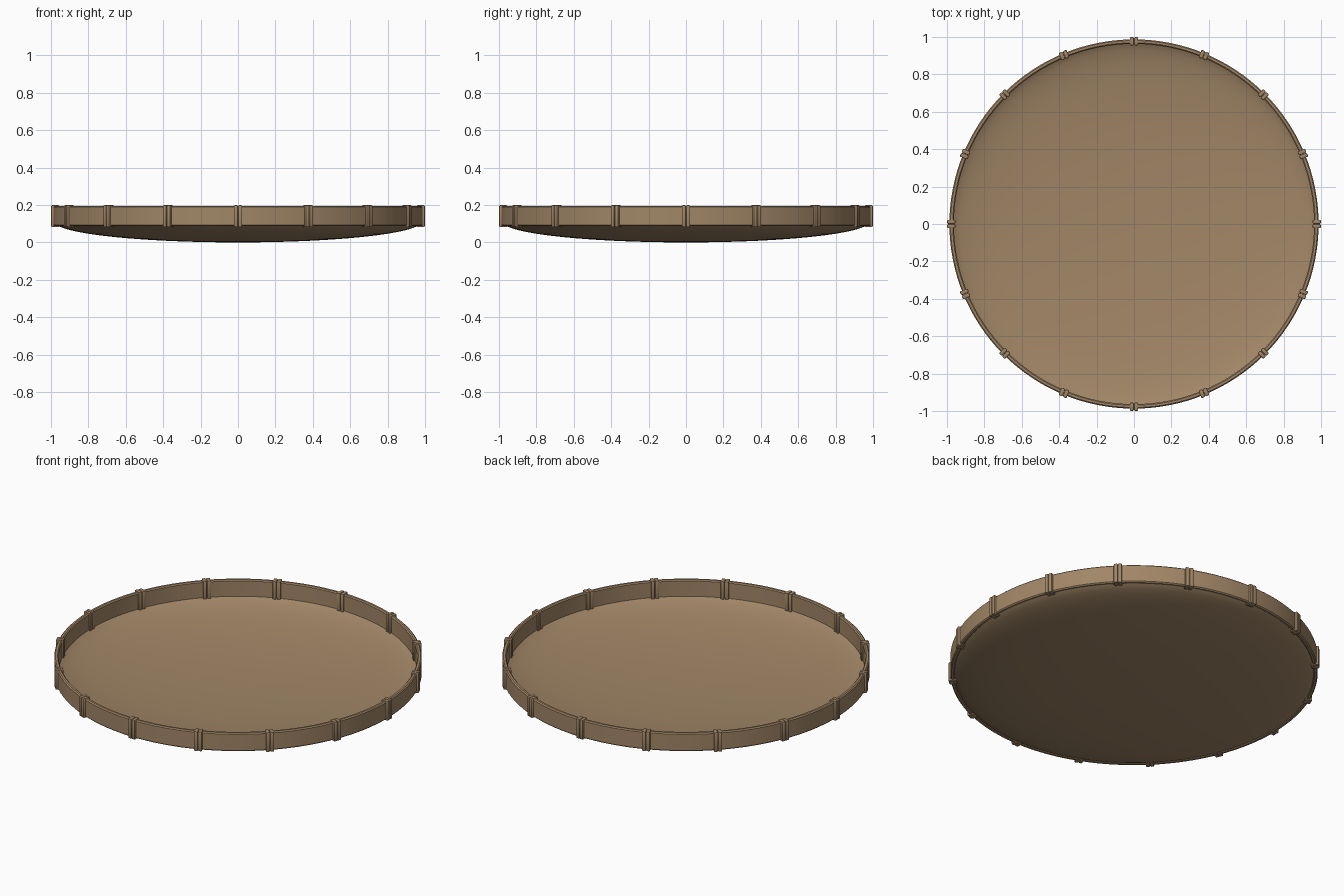
import bpy, bmesh, math
from mathutils import Matrix

if "Cube" in bpy.data.objects:
    bpy.data.objects.remove(bpy.data.objects["Cube"])

bamboo = bpy.data.materials.new("bamboo_tan")
bamboo.diffuse_color = (0.36, 0.24, 0.135, 1)
bamboo.use_nodes = True
bamboo.node_tree.nodes["Principled BSDF"].inputs["Base Color"].default_value = bamboo.diffuse_color


def finish(name, bm):
    bmesh.ops.recalc_face_normals(bm, faces=bm.faces)
    mesh = bpy.data.meshes.new(name)
    bm.to_mesh(mesh)
    bm.free()
    mesh.materials.append(bamboo)
    obj = bpy.data.objects.new(name, mesh)
    bpy.context.collection.objects.link(obj)
    bpy.context.view_layer.objects.active = obj
    obj.select_set(True)
    bpy.ops.object.shade_smooth_by_angle(angle=math.radians(40))
    obj.select_set(False)
    return obj


def lathe(name, profile, closed, steps=128):
    """Spin an (r, z) profile around the vertical axis."""
    bm = bmesh.new()
    verts = [bm.verts.new((r, 0, z)) for r, z in profile]
    pairs = list(zip(verts, verts[1:]))
    if closed:
        pairs.append((verts[-1], verts[0]))
    edges = [bm.edges.new(p) for p in pairs]
    bmesh.ops.spin(bm, geom=verts + edges, cent=(0, 0, 0), axis=(0, 0, 1),
                   angle=math.tau, steps=steps, use_duplicate=False)
    bmesh.ops.remove_doubles(bm, verts=bm.verts, dist=0.0002)
    return finish(name, bm)


# Shallow woven dish: flattened bowl with a thin wall
R, H, THICK = 0.98, 0.11, 0.008
radii = [R * math.sin(math.radians(a)) for a in range(0, 85, 6)]
curve = [(r, H * (1 - math.sqrt(1 - (r / R) ** 2))) for r in radii]
lathe("dish", curve + [(r, z + THICK) for r, z in reversed(curve)], False)

# Upright hoop with softened top and bottom edges
IN, OUT, LOW, TOP, C = 0.963, 0.987, 0.087, 0.195, 0.006
lathe("rim_hoop", [(IN, LOW + C), (IN + C, LOW), (OUT - C, LOW), (OUT, LOW + C),
                   (OUT, TOP - C), (OUT - C, TOP), (IN + C, TOP), (IN, TOP - C)], True)

# Sixteen bindings, each a pair of rounded loops around the hoop
bm = bmesh.new()
for i in range(16):
    turn = Matrix.Rotation(i * math.tau / 16, 4, 'Z')
    for side in (-1, 1):
        place = turn @ Matrix.Translation((0.977, side * 0.0115, 0.1405))
        made = bmesh.ops.create_cube(bm, size=1, matrix=place @ Matrix.Diagonal((0.044, 0.022, 0.117, 1)))
        edges = list({e for v in made["verts"] for e in v.link_edges})
        bmesh.ops.bevel(bm, geom=edges, offset=0.006, segments=2, profile=0.5, affect='EDGES')
finish("bindings", bm)
